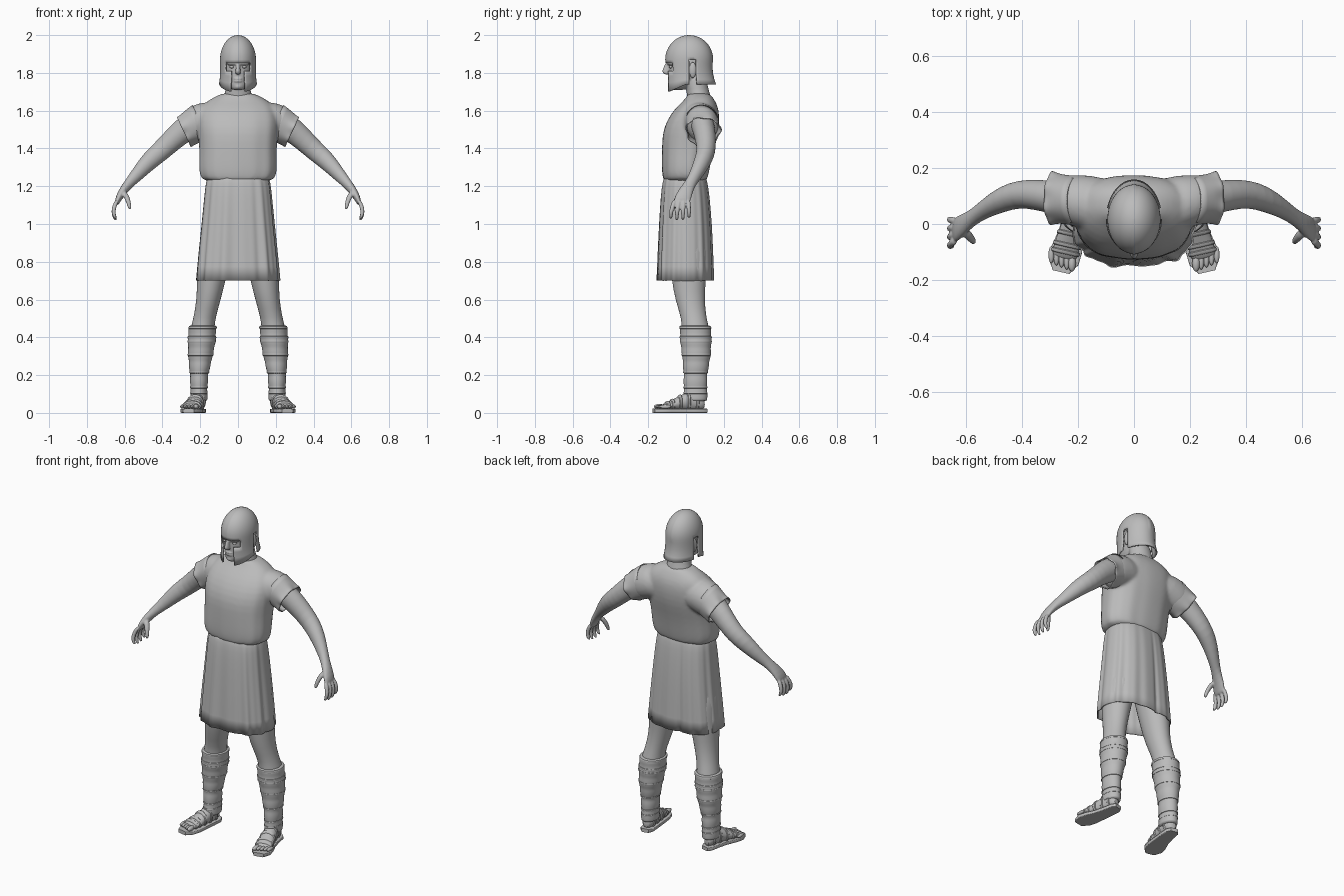
import bpy, bmesh, math
from mathutils import Vector

cube = bpy.data.objects.get("Cube")
if cube:
    bpy.data.objects.remove(cube)

grey = bpy.data.materials.new("stone_grey")
grey.use_nodes = True
grey.diffuse_color = (0.5, 0.5, 0.5, 1)
grey.node_tree.nodes["Principled BSDF"].inputs["Base Color"].default_value = (0.5, 0.5, 0.5, 1)

X, Y, Z = Vector((1, 0, 0)), Vector((0, 1, 0)), Vector((0, 0, 1))
made = []


def finish(name, bm):
    bmesh.ops.recalc_face_normals(bm, faces=bm.faces)
    mesh = bpy.data.meshes.new(name)
    bm.to_mesh(mesh)
    bm.free()
    mesh.materials.append(grey)
    ob = bpy.data.objects.new(name, mesh)
    bpy.context.collection.objects.link(ob)
    made.append(ob)
    return ob


def modify(ob, kind, **settings):
    mod = ob.modifiers.new(kind.title(), kind)
    for key, value in settings.items():
        setattr(mod, key, value)
    return ob


def loft(name, rings, u=X, v=Y, n=2, seg=24, fold=None, cap=True, sub=1, mirror=False):
    """Skin a row of superellipse rings (x, y, z, half width, half depth)."""
    bm, loops = bmesh.new(), []
    for i, (x, y, z, a, b) in enumerate(rings):
        loop = []
        for k in range(seg):
            t = math.tau * k / seg
            c, s = math.cos(t), math.sin(t)
            m = fold(t, i / (len(rings) - 1)) if fold else 1
            off = u * a * m * math.copysign(abs(c) ** (2 / n), c)
            off += v * b * m * math.copysign(abs(s) ** (2 / n), s)
            loop.append(bm.verts.new(Vector((x, y, z)) + off))
        loops.append(loop)
    for low, high in zip(loops, loops[1:]):
        for k in range(seg):
            j = (k + 1) % seg
            bm.faces.new((low[k], low[j], high[j], high[k]))
    if cap:
        bm.faces.new(loops[0])
        bm.faces.new(loops[-1])
    ob = finish(name, bm)
    if mirror:
        modify(ob, "MIRROR")
    if sub:
        modify(ob, "SUBSURF", levels=sub, render_levels=sub)
    return ob


def ball(name, centre, size, mirror=False):
    x, y, z = centre
    rings = []
    for i in range(9):
        p = math.pi * (0.04 + 0.92 * i / 8)
        rings.append((x, y, z - size[2] * math.cos(p), size[0] * math.sin(p), size[1] * math.sin(p)))
    return loft(name, rings, seg=16, mirror=mirror)


def fuse(parts, name, voxel, rounds, mirror=False):
    """Join overlapping lofts into one smooth skin."""
    bpy.ops.object.select_all(action='DESELECT')
    for ob in parts:
        ob.select_set(True)
        if ob is not parts[0]:
            made.remove(ob)
    bpy.context.view_layer.objects.active = parts[0]
    bpy.ops.object.join()
    ob = parts[0]
    ob.name = name
    modify(ob, "REMESH", mode='VOXEL', voxel_size=voxel, use_smooth_shade=True)
    modify(ob, "SMOOTH", iterations=rounds, factor=0.5)
    if mirror:
        modify(ob, "MIRROR")


def at(rings, axis, t):
    """Ring of a loft at position t along one axis."""
    for p, q in zip(rings, rings[1:]):
        if min(p[axis], q[axis]) <= t <= max(p[axis], q[axis]):
            f = (t - p[axis]) / (q[axis] - p[axis])
            return [a + (b - a) * f for a, b in zip(p, q)]


def band(name, rings, axis, t, half, grow, u=X, v=Y):
    out = []
    for step, g in ((-1, 0), (-0.7, grow), (0.7, grow), (1, 0)):
        x, y, z, a, b = at(rings, axis, t + step * half)
        out.append((x, y, z, a + g, b + g))
    loft(name, out, u, v, seg=28, mirror=True)


# Tunic top: bloused body fused with shoulders
def drape(t, f):
    return 1 + 0.022 * (1 - f) * math.sin(11 * t) * math.sin(3 * t + 1)


torso = loft("tunic_top", [
    (0, -.005, 1.225, .155, .108), (0, -.005, 1.235, .19, .115), (0, -.003, 1.27, .204, .123),
    (0, .002, 1.33, .205, .129), (0, .01, 1.4, .203, .136), (0, .022, 1.48, .21, .146),
    (0, .038, 1.55, .215, .138), (0, .057, 1.61, .2, .116), (0, .07, 1.65, .165, .085),
    (0, .072, 1.677, .115, .065), (0, .065, 1.695, .078, .055)], n=2.4, seg=64, fold=drape)
slope = Vector((.42, 0, .9))
shoulders = [loft("shoulder", [(s * x, y, z, a, b) for x, y, z, a, b in (
    (.06, .06, 1.56, .1, .1), (.16, .075, 1.55, .1, .105), (.22, .085, 1.53, .092, .098),
    (.27, .092, 1.5, .08, .084))], Y, Vector((s * .42, 0, .9))) for s in (1, -1)]
fuse([torso] + shoulders, "tunic_top", .009, 5)

# Flared open sleeve ends
sleeve = loft("sleeve", [(.2, .082, 1.54, .09, .1), (.25, .088, 1.512, .087, .092),
                         (.272, .09, 1.498, .09, .087), (.288, .09, 1.49, .093, .086)],
              Y, slope, seg=48, cap=False, mirror=True,
              fold=lambda t, f: 1 + .1 * f * f * math.sin(5 * t + .6) * math.cos(2 * t))
modify(sleeve, "SOLIDIFY", thickness=.006)


# Pleated skirt, open below
def pleats(t, f):
    front = max(0, -math.sin(t))
    wave = math.sin(13 * t + .5) * .5 + math.sin(21 * t + 2) * .3 + math.sin(6 * t) * .3
    slit = -.09 * math.exp(-((t - 1.75) / .05) ** 2)
    return 1 + (.012 + .035 * f) * wave * (.7 + .5 * front) + slit * f


skirt = loft("skirt", [(0, -.006, 1.245, .16, .11), (0, -.006, 1.225, .17, .118),
                       (0, -.005, 1.15, .178, .128), (0, -.003, 1.0, .192, .138),
                       (0, -.003, .85, .208, .144), (0, -.003, .7, .221, .149)],
             n=2.5, seg=128, cap=False, fold=pleats)
modify(skirt, "SOLIDIFY", thickness=.006)

# Arms with hands
lean = Vector((.6, 0, .8))
arm = [loft("arm", [(.18, .075, 1.57, .07, .075), (.28, .094, 1.505, .06, .067),
                    (.35, .105, 1.443, .055, .059), (.41, .108, 1.385, .049, .054),
                    (.47, .09, 1.335, .048, .049), (.53, .058, 1.268, .037, .038),
                    (.575, .025, 1.218, .031, .027), (.606, .0, 1.18, .039, .024),
                    (.633, -.018, 1.138, .046, .02), (.645, -.023, 1.105, .043, .014)], Y, lean)]
for i in range(4):
    y = .012 - .024 * i
    spread = -.004 + .008 * (1 - i)
    drop = (.012, .002, 0, .008)[i]
    arm.append(loft("finger", [(.638, y, 1.13, .013, .013), (.655, y + spread / 2, 1.095, .0125, .0125),
                               (.661, y + spread, 1.062, .0115, .0115),
                               (.653, y + spread, 1.03 + drop, .01, .01),
                               (.646, y + spread, 1.018 + drop, .006, .006)], Y, X, seg=12))
arm.append(loft("thumb", [(.606, -.025, 1.175, .018, .018), (.588, -.046, 1.14, .016, .016),
                          (.576, -.06, 1.105, .012, .012), (.573, -.066, 1.075, .009, .009)], Y, X, seg=12))
fuse(arm, "arm", .0045, 4, mirror=True)

# Legs, wrapped leggings and bands
leg = [(.207, .05, .04, .038, .055), (.207, .05, .1, .035, .053), (.206, .05, .2, .039, .053),
       (.199, .055, .3, .056, .066), (.192, .052, .38, .065, .074), (.188, .05, .45, .064, .074),
       (.178, .042, .5, .058, .066), (.155, .02, .6, .064, .078), (.142, .015, .7, .076, .09),
       (.12, .01, .85, .092, .105), (.1, .0, 1.0, .09, .11)]
loft("leg", leg, mirror=True)
wraps = []
for i in range(33):
    x, y, z, a, b = at(leg, 2, .06 + .4 * i / 32)
    puff = .007 + .003 * abs(math.sin(i * .55))
    wraps.append((x, y, z, a + puff, b + puff))
loft("legging", wraps, seg=32, mirror=True)
for z, half in ((.452, .012), (.4, .01), (.378, .009), (.308, .01), (.215, .008), (.135, .008), (.105, .007)):
    band("legging_band", leg, 2, z, half, .013)

# Feet, toes and sandals
across = Vector((.97, .22, 0))
foot = [(.205, .1, .045, .018, .022), (.207, .075, .055, .034, .04), (.212, .035, .064, .037, .052),
        (.222, -.015, .057, .041, .045), (.236, -.065, .044, .047, .029), (.247, -.108, .036, .047, .018),
        (.252, -.125, .032, .042, .012)]
loft("foot", foot, across, Z, mirror=True)
for i in range(5):
    x, y = .222 + .0185 * i, -.14 + .0075 * i
    r = .0145 if i == 0 else .0105
    ball("toe", (x, y, .033), (r, .032, r), mirror=True)
loft("sandal_sole", [(x, y, .011, a, .011) for x, y, a in (
    (.203, .108, .022), (.206, .085, .038), (.213, .03, .041), (.224, -.03, .046),
    (.24, -.09, .056), (.252, -.135, .055), (.261, -.172, .03))], across, Z, n=8, sub=0, seg=32, mirror=True)
for y in (.055, .01, -.035, -.075, -.1):
    band("sandal_strap", foot, 1, y, .009, .006, across, Z)

# Neck and face
head = loft("head", [(0, -.05, 1.708, .025, .03), (0, -.035, 1.72, .045, .055), (0, -.015, 1.75, .062, .076),
                     (0, .0, 1.79, .074, .09), (0, .01, 1.85, .08, .104), (0, .015, 1.9, .075, .1)], seg=32)
neck = loft("neck", [(0, .075, 1.63, .09, .07), (0, .066, 1.69, .07, .06), (0, .056, 1.73, .064, .06),
                     (0, .04, 1.8, .064, .06)])
nose = loft("nose", [(0, -.088, 1.86, .012, .02), (0, -.1, 1.83, .01, .018), (0, -.108, 1.808, .015, .022),
                     (0, -.1, 1.79, .014, .016)], seg=16)
brow = loft("brow", [(x, -.088 + x * x * 4, 1.85, .016, .01) for x in (-.06, -.03, 0, .03, .06)], Y, Z, seg=12)
lips = [ball("lip", (0, -.084, z), (.024, .013, .0075)) for z in (1.769, 1.756)]
chin = ball("chin", (0, -.073, 1.728), (.022, .02, .016))
fuse([head, neck, nose, brow, chin] + lips, "head", .004, 2)
ball("eye", (.031, -.077, 1.832), (.014, .013, .009), mirror=True)
ball("ear", (.082, .036, 1.815), (.012, .02, .042), mirror=True)

# Helmet: ridged dome, cheek plates, neck guard, cut openings
bm = bmesh.new()
cols, dome = 64, 12
levels = [(1.87 + .13 * math.cos(p), math.sin(p))
          for p in (math.pi / 2 * (i + .15) / (dome + .15) for i in range(dome + 1))]
levels += [(1.852, 1), (1.835, .995), (1.812, .985), (1.79, .975), (1.765, .97), (1.74, .97)]
grid = []
for i, (z, r) in enumerate(levels):
    row = []
    for k in range(cols):
        t = math.tau * k / cols
        m = r * (1.025 if k % 32 == 0 and i <= dome else 1)
        low = max(0, 1.85 - z) / .11
        x, y = .095 * m * math.sin(t), .017 - .124 * m * math.cos(t)
        x *= 1 + .09 * low * low
        y += .022 * low * low * max(0, -math.cos(t))
        row.append(bm.verts.new((x, y, z - .42 * max(0, -y) * low ** 3)))
    grid.append(row)
bm.faces.new(grid[0])
for i in range(len(grid) - 1):
    for k in range(cols):
        side = min(k, cols - 1 - k)
        eyes = side < 8 and dome + 1 <= i < dome + 3
        mouth = side < 4 and i >= dome + 1
        ears = 16 <= side < 19 and i >= dome
        if not (eyes or mouth or ears):
            j = (k + 1) % cols
            bm.faces.new((grid[i][k], grid[i][j], grid[i + 1][j], grid[i + 1][k]))
modify(finish("helmet", bm), "SOLIDIFY", thickness=.008)

# Smooth shading with kept edges
bpy.ops.object.select_all(action='DESELECT')
for ob in made:
    ob.select_set(True)
bpy.context.view_layer.objects.active = made[0]
bpy.ops.object.shade_smooth_by_angle(angle=math.radians(45))
